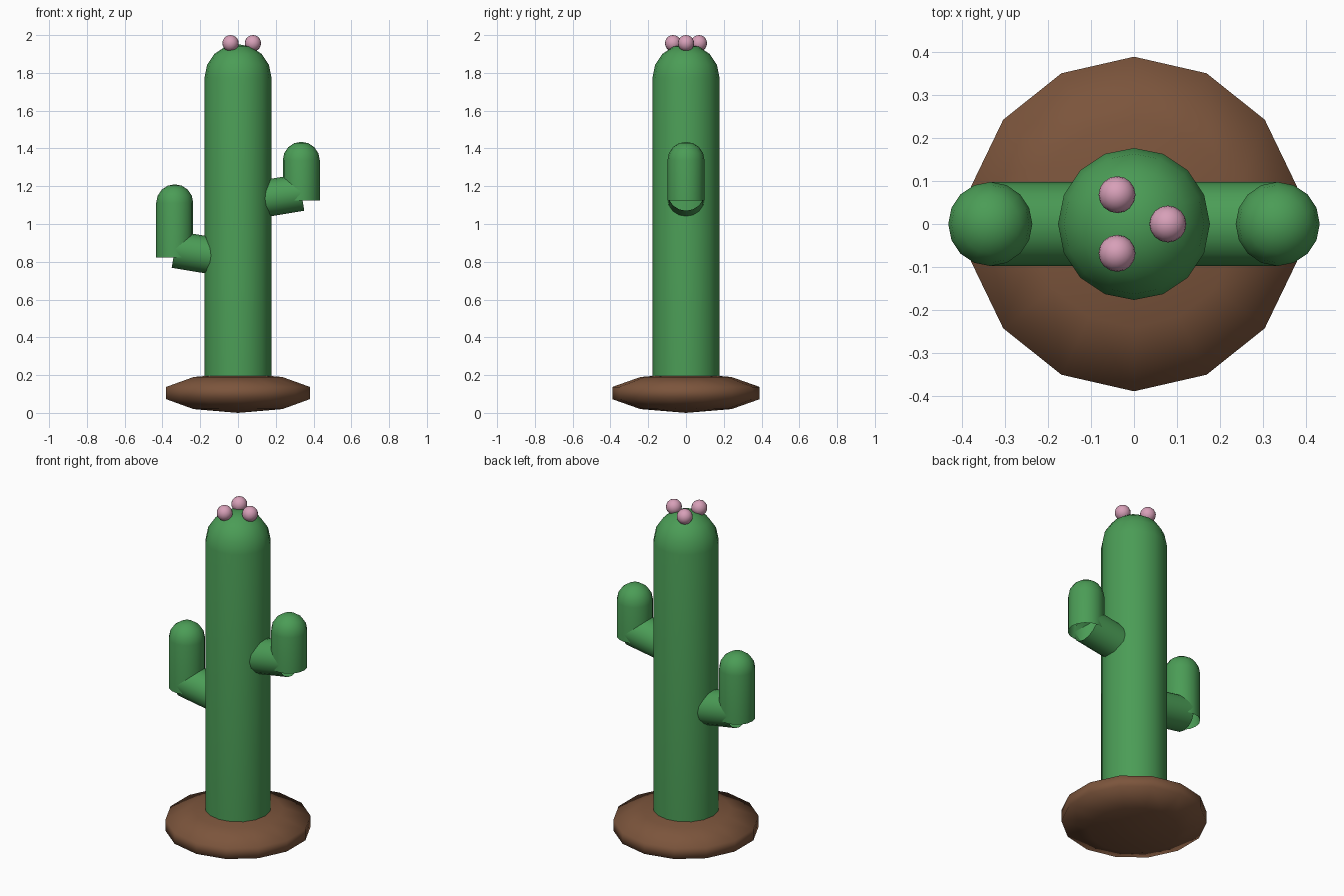
import bpy, bmesh
from math import sin, cos, pi
from mathutils import Vector, Matrix

cube = bpy.data.objects.get("Cube")
if cube:
    bpy.data.objects.remove(cube, do_unlink=True)


def material(name, rgb):
    mat = bpy.data.materials.new(name)
    mat.use_nodes = True
    mat.diffuse_color = (*rgb, 1)
    mat.node_tree.nodes["Principled BSDF"].inputs["Base Color"].default_value = (*rgb, 1)
    return mat


GREEN = material("cactus green", (0.07, 0.335, 0.093))
BROWN = material("soil brown", (0.2, 0.09, 0.045))
PINK = material("blossom pink", (0.68, 0.35, 0.48))


def add_object(name, bm, mat):
    mesh = bpy.data.meshes.new(name)
    bm.to_mesh(mesh)
    bm.free()
    mesh.materials.append(mat)
    mesh.shade_smooth()
    obj = bpy.data.objects.new(name, mesh)
    bpy.context.collection.objects.link(obj)
    return obj


def sphere(name, centre, size, segments, rings, mat):
    bm = bmesh.new()
    bmesh.ops.create_uvsphere(bm, u_segments=segments, v_segments=rings, radius=1)
    bmesh.ops.scale(bm, vec=size, verts=bm.verts)
    bmesh.ops.translate(bm, vec=centre, verts=bm.verts)
    return add_object(name, bm, mat)


def stem(name, start, end, radius, mat, domed=True, sides=16):
    """Open-ended tube from start to end, with an optional half-sphere tip."""
    axis = Vector(end) - Vector(start)
    profile = [(radius, 0), (radius, axis.length)]
    if domed:
        steps = sides // 4
        profile += [(radius * cos(a), axis.length + radius * sin(a))
                    for a in (i * pi / 2 / steps for i in range(1, steps))]
    bm = bmesh.new()
    rings = [[bm.verts.new((r * cos(2 * pi * i / sides), r * sin(2 * pi * i / sides), z))
              for i in range(sides)] for r, z in profile]
    for low, high in zip(rings, rings[1:]):
        for i in range(sides):
            j = (i + 1) % sides
            bm.faces.new((low[i], low[j], high[j], high[i]))
    if domed:
        tip = bm.verts.new((0, 0, axis.length + radius))
        for i in range(sides):
            bm.faces.new((rings[-1][i], rings[-1][(i + 1) % sides], tip))
    turn = Vector((0, 0, 1)).rotation_difference(axis).to_matrix().to_4x4()
    bm.transform(Matrix.Translation(start) @ turn)
    return add_object(name, bm, mat)


# Soil mound and trunk
sphere("soil_mound", (0, 0, 0.105), (0.41, 0.41, 0.105), 14, 5, BROWN)
stem("trunk", (0, 0, 0.11), (0, 0, 1.775), 0.177, GREEN)

# Arms: a tilted connector and an upright domed tip on each side
for label, side, base, top in (("left", 1, 1.125, 1.337), ("right", -1, 0.823, 1.112)):
    x = 0.335 * side
    stem(label + "_arm_connector", (0.1 * side, 0, base + 0.003),
         (x, 0, base + 0.042), 0.098, GREEN, domed=False)
    stem(label + "_arm_tip", (x, 0, base), (x, 0, top), 0.098, GREEN)

# Blossoms in a ring on the crown
for i in range(3):
    a = 2 * pi * i / 3
    sphere(f"blossom_{i + 1}", (0.079 * cos(a), 0.079 * sin(a), 1.957),
           (0.043,) * 3, 16, 10, PINK)
